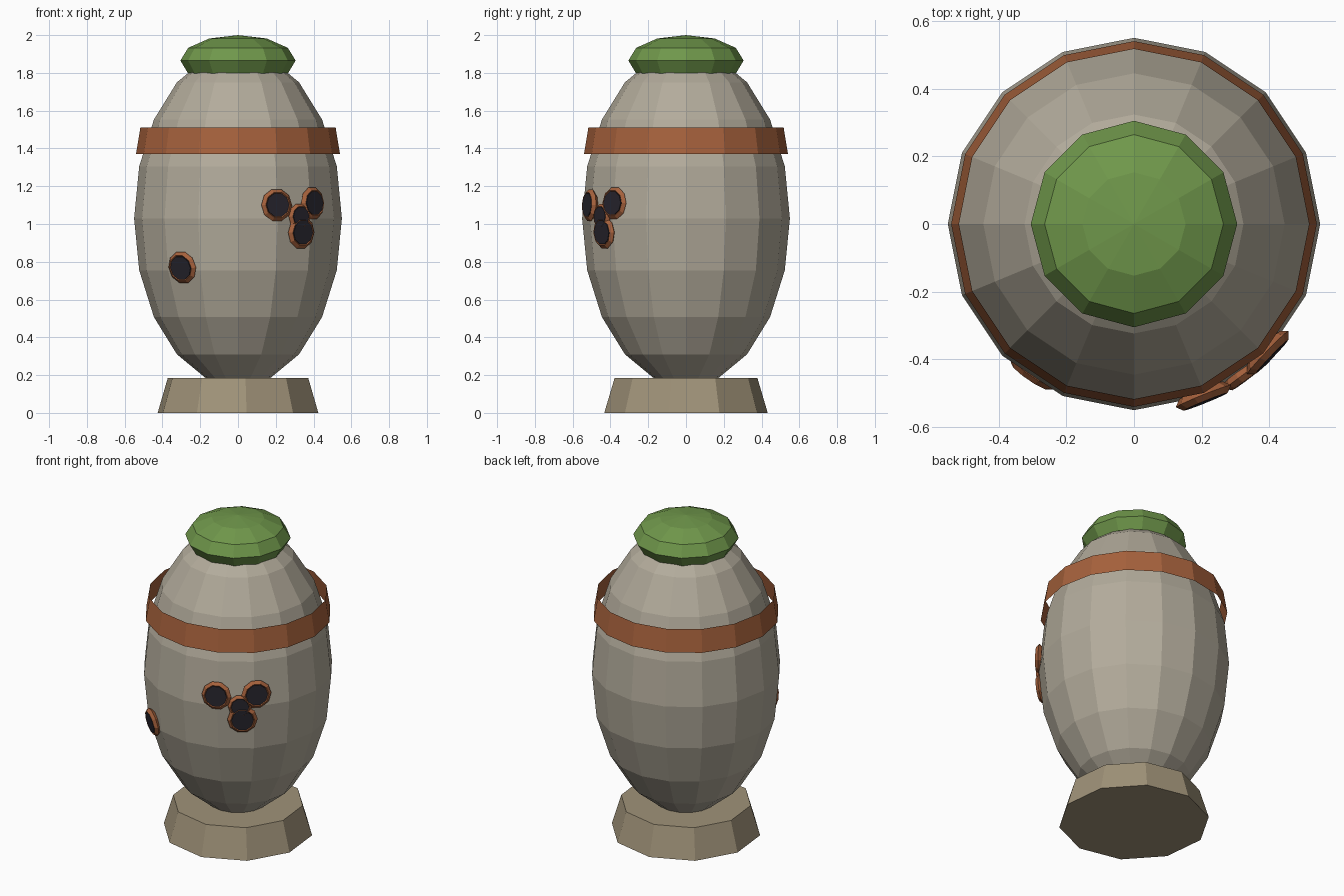
import bpy, bmesh
from math import sin, cos, pi, radians, sqrt
from mathutils import Vector, Matrix

if "Cube" in bpy.data.objects:
    bpy.data.objects.remove(bpy.data.objects["Cube"])

R, H, CZ = 0.55, 0.89, 1.03   # body radius, half height, centre height


def material(name, rgb):
    m = bpy.data.materials.new(name)
    m.diffuse_color = (*rgb, 1)
    m.use_nodes = True
    m.node_tree.nodes["Principled BSDF"].inputs["Base Color"].default_value = m.diffuse_color
    return m


STONE = material("stone", (0.45, 0.41, 0.33))
SAND = material("sand", (0.35, 0.29, 0.19))
GREEN = material("green", (0.16, 0.31, 0.07))
RUST = material("rust", (0.38, 0.12, 0.045))
DARK = material("dark", (0.02, 0.018, 0.026))


def lathe(name, profile, n, mat, phase=0.0, closed=False, matrix=None):
    """Spin (radius, height) points into n flat sides; radius 0 makes a pole."""
    bm = bmesh.new()
    rings = []
    for r, z in profile:
        if r < 1e-6:
            rings.append([bm.verts.new((0, 0, z))] * n)
        else:
            rings.append([bm.verts.new((r * cos(phase + 2 * pi * i / n),
                                        r * sin(phase + 2 * pi * i / n), z)) for i in range(n)])
    pairs = list(zip(rings, rings[1:]))
    if closed:
        pairs.append((rings[-1], rings[0]))
    for a, b in pairs:
        for i in range(n):
            j = (i + 1) % n
            bm.faces.new(list(dict.fromkeys((a[i], a[j], b[j], b[i]))))
    mesh = bpy.data.meshes.new(name)
    bm.to_mesh(mesh)
    bm.free()
    mesh.materials.append(mat)
    ob = bpy.data.objects.new(name, mesh)
    bpy.context.collection.objects.link(ob)
    if matrix:
        ob.matrix_world = matrix
    return ob


def ellipse(r, h, z, rings):
    return [(r * sin(pi * k / rings), z - h * cos(pi * k / rings)) for k in range(rings + 1)]


# Main forms
lathe("base", [(0, 0), (0.435, 0), (0.38, 0.185), (0, 0.185)], 10, SAND, radians(-12))
lathe("body", ellipse(R, H, CZ, 10), 16, STONE)
lathe("cap", ellipse(0.305, 0.135, 1.865, 6), 12, GREEN)
lathe("band", [(0.54, 1.37), (0.517, 1.51)], 16, RUST)

# Rimmed holes lying on the body surface: x, z, scale
spots = [(-0.295, 0.77, 1.0), (0.205, 1.10, 1.0), (0.395, 1.11, 1.0),
         (0.335, 0.955, 1.0), (0.325, 1.04, 0.8)]
for i, (x, z, s) in enumerate(spots):
    y = -R * sqrt(1 - ((z - CZ) / H) ** 2 - (x / R) ** 2)
    normal = Vector((x / R**2, y / R**2, (z - CZ) / H**2)).normalized()
    m = Matrix.Translation((x, y, z)) @ normal.to_track_quat('Z', 'Y').to_matrix().to_4x4()
    rim = [((0.07 + 0.018 * cos(pi * k / 2)) * s, 0.018 * sin(pi * k / 2)) for k in range(4)]
    lathe(f"hole_rim_{i}", rim, 10, RUST, closed=True, matrix=m)
    lathe(f"hole_{i}", [(0, -0.02), (0.064 * s, -0.02), (0.064 * s, 0.018), (0, 0.018)],
          10, DARK, matrix=m)
